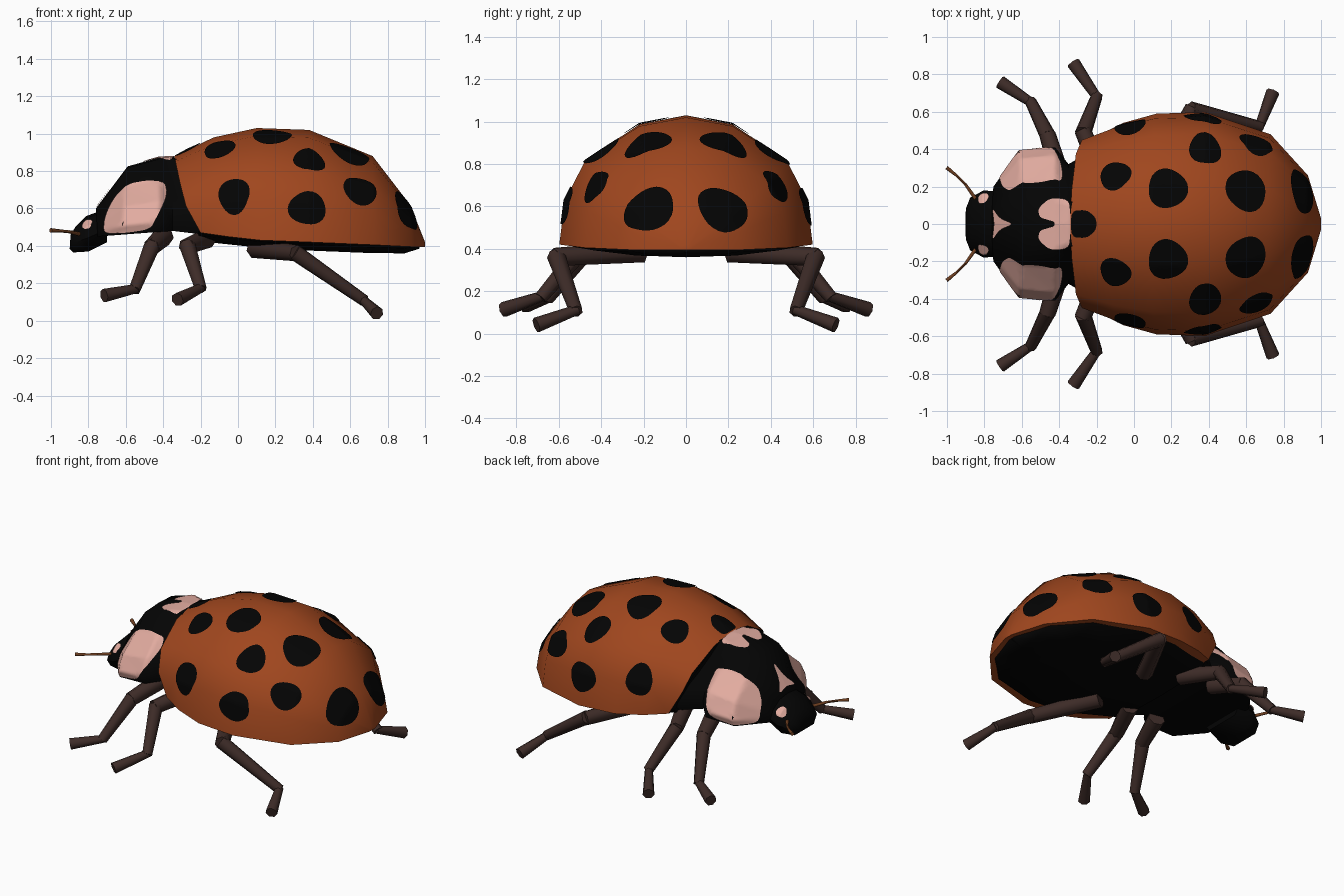
import bpy, bmesh, math
from mathutils import Vector
from mathutils.bvhtree import BVHTree

if "Cube" in bpy.data.objects:
    bpy.data.objects.remove(bpy.data.objects["Cube"])


def material(name, rgb):
    m = bpy.data.materials.new(name)
    m.diffuse_color = (*rgb, 1)
    m.use_nodes = True
    m.node_tree.nodes["Principled BSDF"].inputs["Base Color"].default_value = m.diffuse_color
    return m


RUST = material("rust shell", (0.35, 0.062, 0.013))
BLACK = material("black", (0.0012, 0.0012, 0.0012))
PINK = material("pale pink", (0.76, 0.41, 0.35))
LEG = material("dark brown", (0.048, 0.025, 0.021))
FEELER = material("feeler brown", (0.16, 0.05, 0.015))


def finish(name, bm, mats, angle=55):
    bmesh.ops.recalc_face_normals(bm, faces=bm.faces)
    me = bpy.data.meshes.new(name)
    bm.to_mesh(me)
    bm.free()
    ob = bpy.data.objects.new(name, me)
    bpy.context.collection.objects.link(ob)
    for m in mats:
        me.materials.append(m)
    bpy.ops.object.select_all(action='DESELECT')
    ob.select_set(True)
    bpy.context.view_layer.objects.active = ob
    bpy.ops.object.shade_smooth_by_angle(angle=math.radians(angle))
    return ob


def loft(name, stations, half, mats, bulge=1.0):
    """Skin symmetric arches; station = (x at top, x at base, top z, base z, half width)."""
    bm = bmesh.new()
    section = [(-u, v) for u, v in reversed(half[1:])] + half
    rings = [[bm.verts.new((xb + (xt - xb) * v ** bulge, w * u, zb + (h - zb) * v))
              for u, v in section] for xt, xb, h, zb, w in stations]
    n = len(section)
    for a, b in zip(rings, rings[1:]):
        for i in range(n):
            j = (i + 1) % n
            bm.faces.new((a[i], a[j], b[j], b[i]))
    bm.faces.new(rings[0])
    bm.faces.new(rings[-1])
    bmesh.ops.recalc_face_normals(bm, faces=bm.faces)
    bmesh.ops.triangulate(bm, faces=bm.faces)
    return finish(name, bm, mats)


def tree(ob):
    return BVHTree.FromPolygons([v.co for v in ob.data.vertices],
                                [p.vertices[:] for p in ob.data.polygons])


def decal(name, outline, centre, direction, bvh, mat, rings=8):
    """Thin painted patch: rings of a star-shaped outline projected on a surface."""
    d, c = Vector(direction).normalized(), Vector(centre)

    def drop(p):
        hit, n, _, _ = bvh.ray_cast(p - d * 0.6, d)
        if hit is None:
            hit, n, _, _ = bvh.find_nearest(p)
        return hit - d * 0.004 + n * 0.003

    bm = bmesh.new()
    mid = bm.verts.new(drop(c))
    prev = None
    for k in range(1, rings + 1):
        ring = [bm.verts.new(drop(c.lerp(Vector(p), k / rings))) for p in outline]
        for i in range(len(ring)):
            j = (i + 1) % len(ring)
            bm.faces.new((mid, ring[i], ring[j]) if prev is None
                         else (prev[i], ring[i], ring[j], prev[j]))
        prev = ring
    ob = finish(name, bm, [mat], 90)
    # keep the patch facing outward
    if sum((p.normal.dot(d) * p.area for p in ob.data.polygons)) > 0:
        ob.data.flip_normals()
    return ob


def spot(name, centre, r1, r2, bvh, mat, seed=0):
    c, n, _, _ = bvh.find_nearest(Vector(centre))
    u = Vector((1, 0, 0)) - n * n.x
    u.normalize()
    v = n.cross(u)
    pts = []
    for i in range(28):
        a = math.tau * i / 28
        k = 1 + 0.05 * math.sin(3 * a + seed)
        pts.append(c + u * r1 * k * math.cos(a) + v * r2 * k * math.sin(a))
    return decal(name, pts, c, -n, bvh, mat)


def rounded(pts, times=2):
    """Corner cutting to soften an outline."""
    pts = [Vector(p) for p in pts]
    for _ in range(times):
        pts = [q for a, b in zip(pts, pts[1:] + pts[:1])
               for q in (a.lerp(b, 0.2), a.lerp(b, 0.8))]
    return pts


def limb(name, path, radii, mat, sides=7):
    """Chain of tapered segments; radii = (start, end) per segment."""
    bm = bmesh.new()
    for a, b, (r1, r2) in zip(path, path[1:], radii):
        a, b = Vector(a), Vector(b)
        mat4 = (b - a).to_track_quat('Z', 'Y').to_matrix().to_4x4()
        mat4.translation = (a + b) / 2
        bmesh.ops.create_cone(bm, cap_ends=True, segments=sides, radius1=r1, radius2=r2,
                              depth=(b - a).length + min(r1, r2) * 0.6, matrix=mat4)
    return finish(name, bm, [mat], 60)


DOME = [(0, 1), (0.37, 0.93), (0.80, 0.65), (0.955, 0.35), (1, 0)]
COLLAR = [(0, 1), (0.36, 0.98), (0.56, 0.70), (0.88, 0.40), (1, 0.14), (0.95, 0)]
HEAD = [(0, 1), (0.5, 0.94), (0.88, 0.68), (1, 0.38), (0.72, 0)]

# wing case: the cap closing the front (first arch only) is black
shell = loft("wing_case", [
    (-0.34, -0.20, 0.88, 0.47, 0.47), (-0.13, -0.06, 0.98, 0.45, 0.54),
    (0.10, 0.12, 1.03, 0.43, 0.59), (0.38, 0.38, 1.02, 0.42, 0.598),
    (0.72, 0.73, 0.88, 0.405, 0.48), (0.92, 0.93, 0.62, 0.395, 0.26),
    (1.0, 1.0, 0.42, 0.395, 0.03)], DOME, [RUST, BLACK], 0.55)
for p in shell.data.polygons:
    if max(p.vertices) < 2 * len(DOME) - 1:
        p.material_index = 1

# belly: shallow downward bulge under the wing case
loft("belly", [
    (-0.21, -0.21, 0.425, 0.48, 0.43), (0.12, 0.12, 0.39, 0.45, 0.56),
    (0.38, 0.38, 0.375, 0.44, 0.57), (0.70, 0.70, 0.362, 0.42, 0.465),
    (0.89, 0.89, 0.36, 0.41, 0.27), (0.97, 0.97, 0.385, 0.405, 0.03)],
    [(0, 1), (0.5, 0.9), (0.93, 0.48), (1, 0)], [BLACK])

# collar plate behind the head, narrowing to a neck
collar = loft("collar", [
    (-0.76, -0.75, 0.60, 0.45, 0.20), (-0.59, -0.62, 0.825, 0.46, 0.39),
    (-0.43, -0.42, 0.87, 0.475, 0.41), (-0.35, -0.35, 0.875, 0.48, 0.32),
    (-0.18, -0.18, 0.85, 0.46, 0.42)], COLLAR, [BLACK])

# head
head = loft("head", [
    (-0.70, -0.70, 0.60, 0.42, 0.17), (-0.81, -0.80, 0.56, 0.37, 0.18),
    (-0.87, -0.88, 0.50, 0.365, 0.14), (-0.895, -0.90, 0.46, 0.385, 0.085)],
    HEAD, [BLACK])

shell_t, collar_t, head_t = tree(shell), tree(collar), tree(head)

# wing case spots: centre and the two radii
SPOTS = [((-0.02, 0.52, 0.67), 0.085, 0.10), ((-0.10, 0.26, 0.92), 0.085, 0.085),
         ((0.18, 0.19, 0.99), 0.105, 0.11), ((0.38, 0.41, 0.87), 0.085, 0.10),
         ((0.37, 0.56, 0.60), 0.10, 0.09), ((0.60, 0.18, 0.90), 0.115, 0.115),
         ((0.65, 0.42, 0.69), 0.095, 0.085), ((0.89, 0.17, 0.58), 0.11, 0.125)]
DOWN = (0, 0, -1)
for s, side in ((-1, "right"), (1, "left")):
    for i, ((x, y, z), r1, r2) in enumerate(SPOTS):
        spot(f"{side}_spot_{i + 1}", (x, y * s, z), r1, r2, shell_t, BLACK, i)

    # pink cheek on the collar and small pink dot on the head
    cheek = [(-0.72, 0.465), (-0.71, 0.56), (-0.66, 0.66), (-0.59, 0.73), (-0.48, 0.75),
             (-0.39, 0.74), (-0.38, 0.67), (-0.43, 0.56), (-0.47, 0.49), (-0.60, 0.47)]
    decal(f"{side}_cheek", rounded([(x, 0.35 * s, z) for x, z in cheek]),
          (-0.55, 0.35 * s, 0.60), (0, -s, 0), collar_t, PINK, 14)
    spot(f"{side}_head_dot", (-0.81, 0.14 * s, 0.52), 0.03, 0.035, head_t, PINK)

    # feeler
    limb(f"{side}_feeler", [(-0.83, 0.11 * s, 0.46), (-0.90, 0.21 * s, 0.475),
                            (-0.95, 0.26 * s, 0.48), (-1.0, 0.30 * s, 0.483)],
         [(0.012, 0.009), (0.008, 0.008), (0.008, 0.012)], FEELER, 6)

    # legs
    LEGS = {"front": [(-0.40, 0.27, 0.45), (-0.46, 0.47, 0.395), (-0.55, 0.65, 0.17), (-0.71, 0.755, 0.135)],
            "middle": [(-0.17, 0.25, 0.44), (-0.27, 0.49, 0.40), (-0.20, 0.68, 0.175), (-0.32, 0.855, 0.115)],
            "hind": [(0.10, 0.22, 0.385), (0.31, 0.61, 0.36), (0.67, 0.52, 0.11), (0.74, 0.70, 0.042)]}
    for leg, path in LEGS.items():
        limb(f"{side}_{leg}_leg", [(x, y * s, z) for x, y, z in path],
             [(0.055, 0.045), (0.045, 0.032), (0.025, 0.037)], LEG)


def centre_mark(name, half, centre, z, bvh, mat):
    pts = half + [(x, -y) for x, y in reversed(half) if y > 0]
    decal(name, rounded([(x, y, z) for x, y in pts]), (*centre, z), DOWN, bvh, mat)


# markings on the centre line
centre_mark("collar_rear_mark", [(-0.42, 0.0), (-0.44, 0.025), (-0.50, 0.03), (-0.515, 0.08),
                                 (-0.45, 0.14), (-0.35, 0.13), (-0.34, 0.05)],
            (-0.385, 0), 0.87, collar_t, PINK)
centre_mark("collar_front_mark", [(-0.745, 0.0), (-0.757, 0.09), (-0.715, 0.03), (-0.64, 0.0)],
            (-0.72, 0), 0.7, collar_t, PINK)
centre_mark("wing_joint_mark", [(-0.335, 0.07), (-0.25, 0.075), (-0.20, 0.03)],
            (-0.27, 0), 0.92, shell_t, BLACK)
